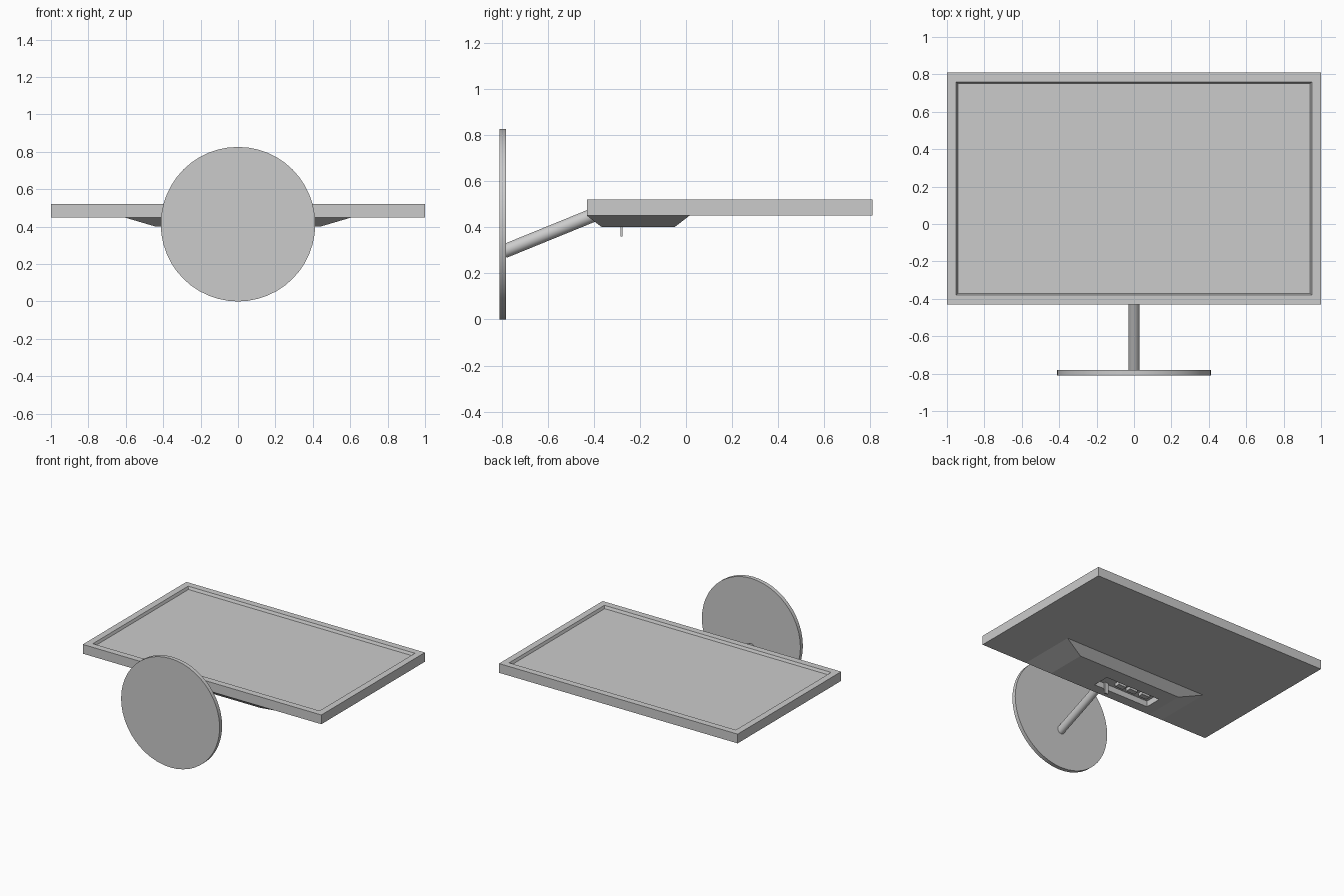
import bpy, bmesh
from mathutils import Vector

if "Cube" in bpy.data.objects:
    bpy.data.objects.remove(bpy.data.objects["Cube"])


def make_object(name, bm):
    bmesh.ops.recalc_face_normals(bm, faces=bm.faces)
    mesh = bpy.data.meshes.new(name)
    bm.to_mesh(mesh)
    bm.free()
    ob = bpy.data.objects.new(name, mesh)
    bpy.context.collection.objects.link(ob)
    return ob


def box_bm(lo, hi):
    lo, hi = Vector(lo), Vector(hi)
    bm = bmesh.new()
    bmesh.ops.create_cube(bm, size=1)
    for v in bm.verts:
        v.co = Vector((lo[i] + (v.co[i] + 0.5) * (hi[i] - lo[i]) for i in range(3)))
    return bm


def box(name, lo, hi):
    return make_object(name, box_bm(lo, hi))


def rod(name, a, b, radius, sides):
    a, b = Vector(a), Vector(b)
    bpy.ops.mesh.primitive_cylinder_add(vertices=sides, radius=radius, depth=(b - a).length,
                                        location=(a + b) / 2,
                                        rotation=(b - a).to_track_quat('Z', 'Y').to_euler())
    ob = bpy.context.object
    ob.name = name
    bpy.ops.object.shade_smooth_by_angle()
    return ob


# Display panel with a bezel and a recessed screen
bm = box_bm((-1, -0.43, 0.45), (1, 0.81, 0.52))
bm.normal_update()
top = max(bm.faces, key=lambda f: f.calc_center_median().z)
bmesh.ops.inset_region(bm, faces=[top], thickness=0.07)
bmesh.ops.inset_region(bm, faces=[top], thickness=0.012)
for v in top.verts:
    v.co.z -= 0.02
make_object("display_panel", bm)

# Tapered housing on the back of the panel
bm = box_bm((-0.61, -0.43, 0.40), (0.61, 0.015, 0.45))
for v in bm.verts:
    if v.co.z < 0.42:
        v.co.x *= 0.44 / 0.61
        v.co.y = -0.365 if v.co.y < -0.2 else -0.05
housing = make_object("rear_housing", bm)

# Connector pocket cut into the housing
cutter = box("pocket_cutter", (-0.36, -0.29, 0.35), (0.11, -0.16, 0.444))
cutter.hide_render = True
mod = housing.modifiers.new("pocket", 'BOOLEAN')
mod.operation = 'DIFFERENCE'
mod.solver = 'EXACT'
mod.object = cutter
bpy.context.view_layer.objects.active = housing
bpy.ops.object.modifier_apply(modifier=mod.name)
bpy.data.objects.remove(cutter)

# Sockets and the projecting tab inside the pocket
for i, x in enumerate((-0.28, -0.17, -0.07)):
    box(f"socket_{i + 1}", (x - 0.035, -0.245, 0.42), (x + 0.035, -0.205, 0.446))
box("cable_tab", (0.0, -0.285, 0.36), (0.03, -0.275, 0.446))

# Stand: sloping stem and round base
rod("stand_stem", (0, -0.79, 0.295), (0, -0.38, 0.462), 0.03, 32)
rod("stand_base", (0, -0.81, 0.413), (0, -0.78, 0.413), 0.413, 48)
